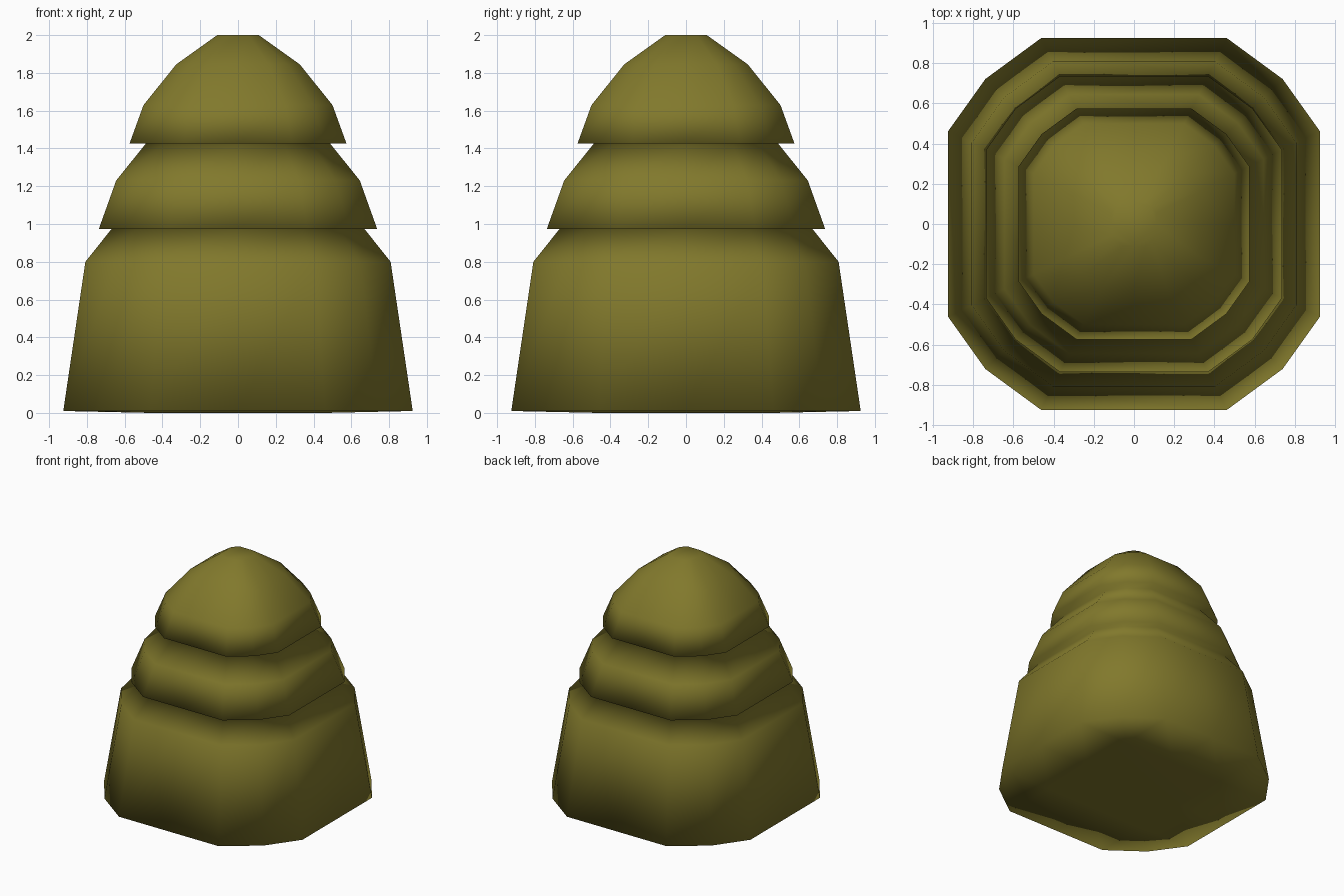
import bpy, bmesh

if "Cube" in bpy.data.objects:
    bpy.data.objects.remove(bpy.data.objects["Cube"])

# Rounded-square cross-section: 5x5 grid on a unit half-width
STEPS = (-1.0, -0.5, 0.0, 0.5, 1.0)
CORNER = (0.80, 0.78)


def section(i, j):
    x, y = STEPS[i], STEPS[j]
    if abs(x) == 1 and abs(y) == 1:
        return x * CORNER[0], y * CORNER[1]
    return x, y


# Border of the grid, counter-clockwise
border = ([(i, 0) for i in range(4)] + [(4, j) for j in range(4)]
          + [(i, 4) for i in range(4, 0, -1)] + [(0, j) for j in range(4, 0, -1)])

# Side profile: (half-width, height), with two overhanging ledges
profile = [(0.925, 0.01), (0.808, 0.80), (0.67, 0.973),
           (0.737, 0.973), (0.645, 1.23), (0.487, 1.427),
           (0.574, 1.427), (0.50, 1.63), (0.327, 1.845), (0.11, 2.0)]

bm = bmesh.new()

# Tiered walls
rings = []
for r, z in profile:
    ring = []
    for i, j in border:
        x, y = section(i, j)
        ring.append(bm.verts.new((x * r, y * r, z)))
    rings.append(ring)
n = len(border)
for low, high in zip(rings, rings[1:]):
    for k in range(n):
        m = (k + 1) % n
        bm.faces.new((low[k], low[m], high[m], high[k]))

# Flat top cap
bm.faces.new(rings[-1])

# Gridded base
grid = dict(zip(border, rings[0]))
for i in range(1, 4):
    for j in range(1, 4):
        x, y = section(i, j)
        grid[i, j] = bm.verts.new((x * 0.925, y * 0.925, 0.0))
for i in range(4):
    for j in range(4):
        bm.faces.new((grid[i, j], grid[i, j + 1], grid[i + 1, j + 1], grid[i + 1, j]))

bmesh.ops.recalc_face_normals(bm, faces=bm.faces)
for f in bm.faces:
    f.smooth = True

mesh = bpy.data.meshes.new("tiered_dome")
bm.to_mesh(mesh)
bm.free()
dome = bpy.data.objects.new("tiered_dome", mesh)
bpy.context.collection.objects.link(dome)

# Olive colour
olive = bpy.data.materials.new("olive")
olive.diffuse_color = (0.22, 0.19, 0.025, 1.0)
olive.use_nodes = True
olive.node_tree.nodes["Principled BSDF"].inputs["Base Color"].default_value = olive.diffuse_color
mesh.materials.append(olive)
